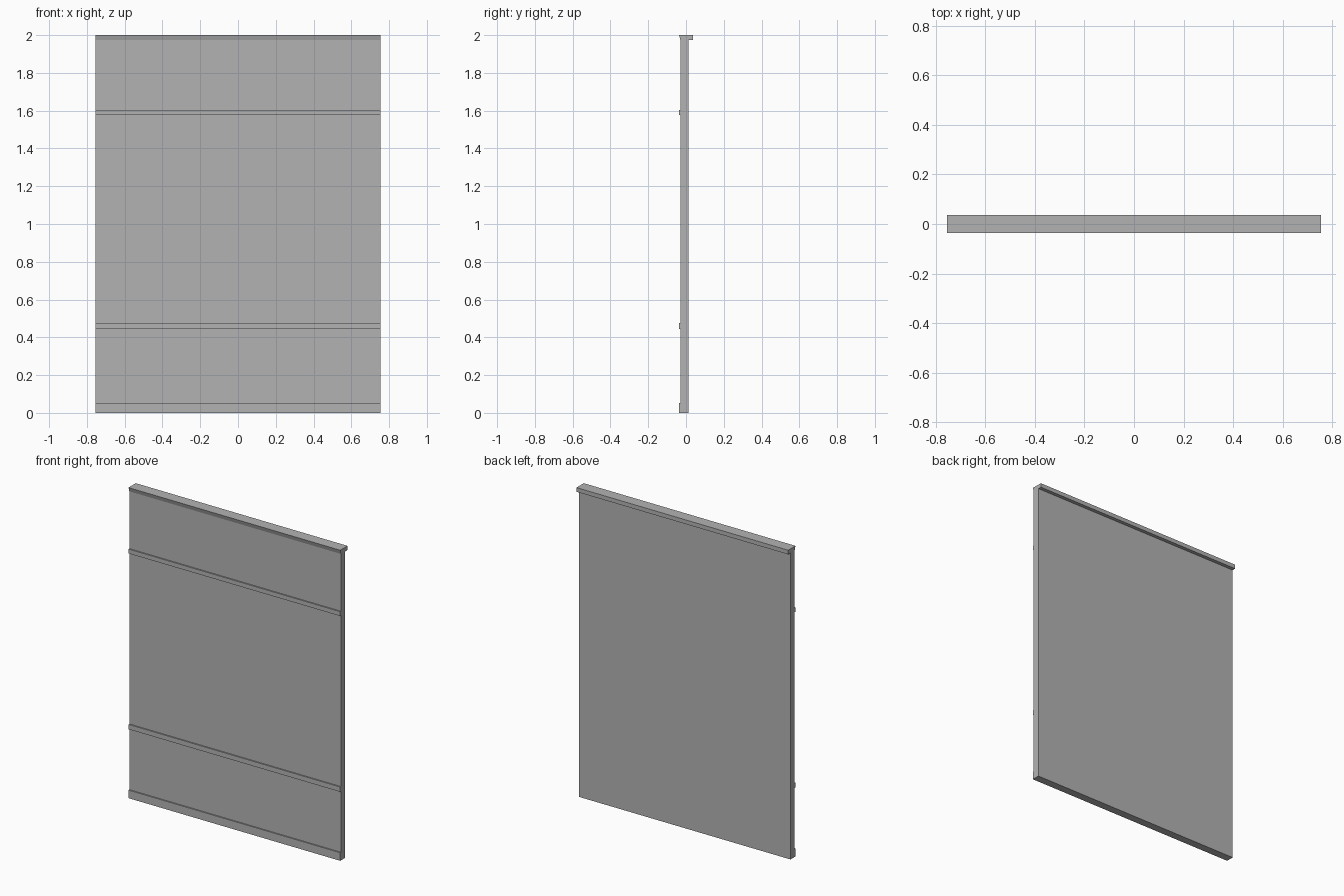
import bpy

cube = bpy.data.objects.get("Cube")
if cube:
    bpy.data.objects.remove(cube, do_unlink=True)

HALF_WIDTH = 0.754
FRONT, BACK = -0.029, 0.014      # panel faces
LIP = 0.037                      # reach of rails and cap
CAP_BASE, TOP = 1.973, 2.0

grey = bpy.data.materials.new("plain grey")
grey.use_nodes = True
colour = (0.45, 0.45, 0.45, 1)
grey.diffuse_color = colour
grey.node_tree.nodes["Principled BSDF"].inputs["Base Color"].default_value = colour


def extrude_profile(name, profile):
    """Sweep a closed (y, z) profile across the full width."""
    n = len(profile)
    verts = [(x, y, z) for x in (-HALF_WIDTH, HALF_WIDTH) for y, z in profile]
    faces = [tuple(reversed(range(n))), tuple(range(n, 2 * n))]
    faces += [(i, (i + 1) % n, (i + 1) % n + n, i + n) for i in range(n)]
    mesh = bpy.data.meshes.new(name)
    mesh.from_pydata(verts, [], faces)
    mesh.materials.append(grey)
    obj = bpy.data.objects.new(name, mesh)
    bpy.context.collection.objects.link(obj)
    return obj


# Main panel with its top cap: shallow front taper, square rear overhang
extrude_profile("panel_with_cap", [
    (FRONT, 0), (BACK, 0), (BACK, CAP_BASE), (LIP, CAP_BASE),
    (LIP, TOP), (-LIP, TOP), (FRONT, CAP_BASE),
])

# Thin horizontal rails on the front
for name, low, high in (("bottom_rail", 0, 0.052),
                        ("lower_rail", 0.444, 0.475),
                        ("upper_rail", 1.576, 1.604)):
    extrude_profile(name, [(-LIP, low), (FRONT, low), (FRONT, high), (-LIP, high)])
